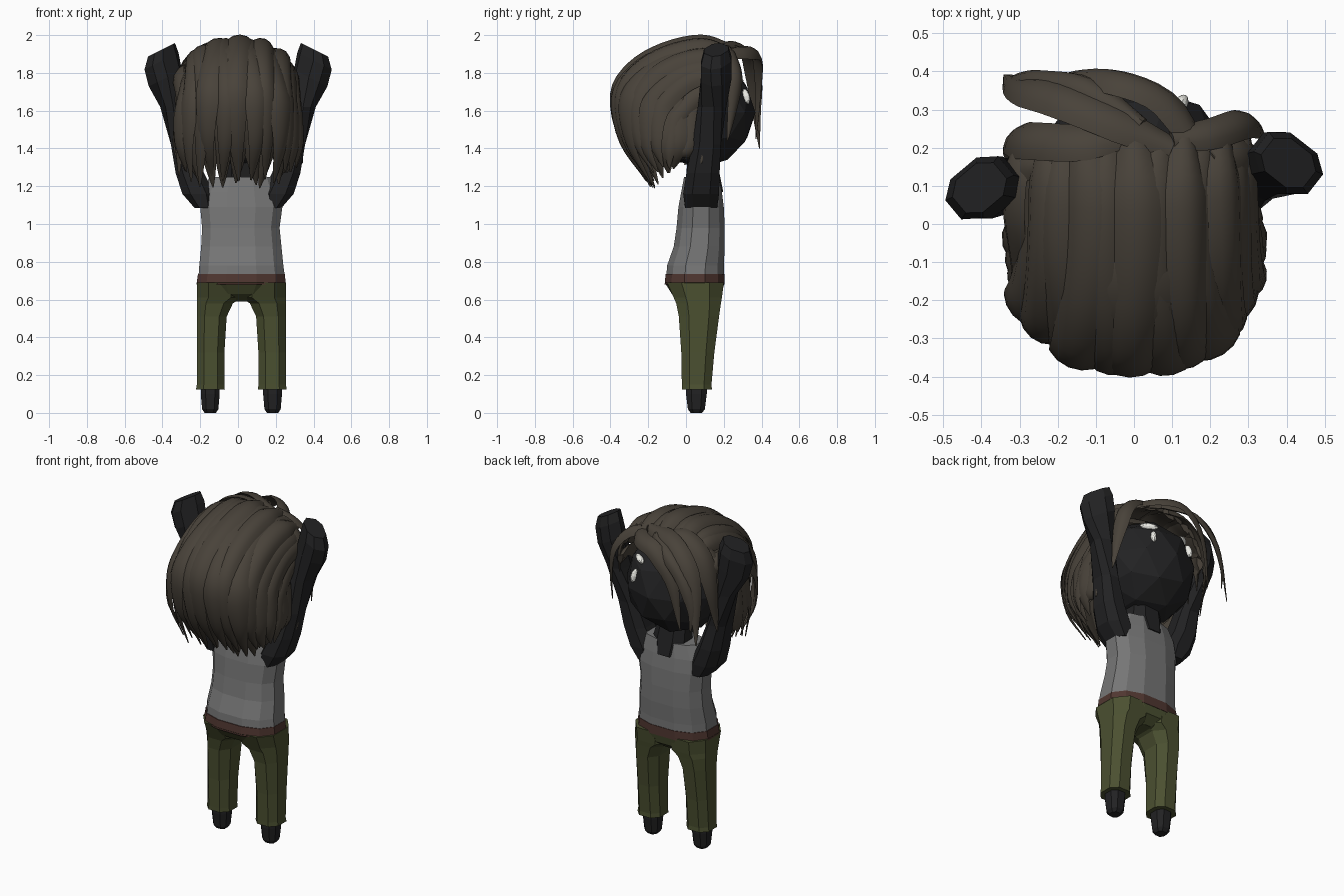
import bpy, bmesh, math, random
from mathutils import Vector

if "Cube" in bpy.data.objects:
    bpy.data.objects.remove(bpy.data.objects["Cube"])

random.seed(4)


def mat(name, rgb):
    m = bpy.data.materials.new(name)
    m.diffuse_color = (*rgb, 1)
    m.use_nodes = True
    m.node_tree.nodes["Principled BSDF"].inputs["Base Color"].default_value = m.diffuse_color
    return m


BLACK = mat("black skin", (0.016, 0.016, 0.017))
SHIRT = mat("grey cloth", (0.18, 0.18, 0.18))
PANTS = mat("olive cloth", (0.07, 0.08, 0.03))
BELT = mat("red brown", (0.08, 0.037, 0.03))
HAIR = mat("brown hair", (0.066, 0.055, 0.042))
WHITE = mat("white", (0.85, 0.85, 0.8))


def finish(name, bm, material, smooth=False):
    bmesh.ops.recalc_face_normals(bm, faces=bm.faces)
    me = bpy.data.meshes.new(name)
    bm.to_mesh(me)
    bm.free()
    ob = bpy.data.objects.new(name, me)
    bpy.context.collection.objects.link(ob)
    me.materials.append(material)
    if smooth:
        bpy.ops.object.select_all(action="DESELECT")
        ob.select_set(True)
        bpy.context.view_layer.objects.active = ob
        bpy.ops.object.shade_smooth_by_angle(angle=math.radians(40))
    return ob


def skin(bm, rings):
    """Bridge lists of points into a closed tube."""
    vs = [[bm.verts.new(p) for p in r] for r in rings]
    n = len(vs[0])
    for a, b in zip(vs, vs[1:]):
        for i in range(n):
            j = (i + 1) % n
            bm.faces.new((a[i], a[j], b[j], b[i]))
    bm.faces.new(vs[0])
    bm.faces.new(vs[-1])


def loft(name, sections, sides, material, square=0.8):
    """Sections are (x min, x max, y min, y max, z)."""
    rings = []
    for x0, x1, y0, y1, z in sections:
        ring = []
        for i in range(sides):
            a = 2 * math.pi * (i + 0.5) / sides
            c, s = math.cos(a), math.sin(a)
            k = math.cos(math.pi / sides)
            u = math.copysign(min(1, abs(c) / k) ** square, c)
            v = math.copysign(min(1, abs(s) / k) ** square, s)
            ring.append(((x0 + x1) / 2 + (x1 - x0) / 2 * u, (y0 + y1) / 2 + (y1 - y0) / 2 * v, z))
        rings.append(ring)
    bm = bmesh.new()
    skin(bm, rings)
    return finish(name, bm, material)


# Torso, belt and neck
loft("tank_top", [(-.21, .25, -.105, .20, .71), (-.205, .24, -.10, .20, .78), (-.195, .23, -.065, .205, .88),
                  (-.19, .22, -.05, .205, .98), (-.20, .235, -.04, .20, 1.09), (-.19, .22, -.025, .19, 1.17),
                  (-.15, .19, -.01, .175, 1.25)], 12, SHIRT)
loft("belt", [(-.22, .253, -.113, .203, .68), (-.212, .248, -.108, .203, .735)], 12, BELT)
loft("neck", [(-.06, .09, .03, .197, 1.17), (-.085, .12, .02, .18, 1.255), (-.08, .10, .0, .16, 1.36)], 8, BLACK)

# Trousers: seat and two legs, with shoes
loft("trouser_seat", [(-.04, .08, .0, .14, .59), (-.17, .20, -.075, .19, .63), (-.22, .255, -.113, .203, .69)], 12, PANTS)
for side, s in (("left", -1), ("right", 1)):
    def span(inner, outer):
        return tuple(sorted((.018 + s * inner, .018 + s * outer)))
    loft(side + "_trouser_leg", [(*span(.088, .24), -.022, .137, .125), (*span(.09, .236), -.022, .135, .15),
                                 (*span(.09, .235), -.025, .15, .32), (*span(.078, .235), -.038, .175, .51),
                                 (*span(.045, .236), -.052, .185, .58), (*span(-.005, .236), -.065, .19, .61),
                                 (*span(-.005, .236), -.1, .2, .69)], 8, PANTS)
    loft(side + "_shoe", [(*span(.135, .195), .025, .085, 0), (*span(.122, .208), .01, .10, .02),
                          (*span(.115, .215), .0, .11, .10), (*span(.115, .215), .0, .11, .15)], 8, BLACK)


# Raised arms with blunt hands
def arm(name, s, dy):
    path = [(.18, .08, 1.085, .05, .085), (.21, .08, 1.16, .085, .095), (.255, .09, 1.27, .075, .088),
            (.295, .10 + dy * .3, 1.42, .06, .075), (.345, .12 + dy * .6, 1.62, .058, .07),
            (.385, .13 + dy, 1.76, .085, .07), (.405, .13 + dy, 1.86, .09, .066), (.405, .13 + dy, 1.92, .07, .055)]
    ob = loft(name, [(s * x - rx, s * x + rx, y - ry, y + ry, z) for x, y, z, rx, ry in path], 8, BLACK)
    twist = math.radians(-38 if s > 0 else 40)   # palms turned diagonally
    for i, v in enumerate(ob.data.vertices):
        x, y = path[i // 8][:2]
        t = twist * min(1, max(0, (path[i // 8][2] - 1.5) / .2))
        a, b = v.co.x - s * x, v.co.y - y
        v.co.x, v.co.y = s * x + a * math.cos(t) - b * math.sin(t), y + a * math.sin(t) + b * math.cos(t)
        if v.co.z > 1.75:                # slanted fingertips
            v.co.z += (.41 - abs(v.co.x)) * .5


arm("left_arm", -1, -.035)
arm("right_arm", 1, .03)

# Head
HEAD = Vector((0, .075, 1.59))
bm = bmesh.new()
bmesh.ops.create_icosphere(bm, subdivisions=2, radius=.293)
bmesh.ops.translate(bm, verts=bm.verts, vec=HEAD)
finish("head", bm, BLACK)


# Eyes and brows lying on the face
def face_mark(name, x, z, w, h, roll):
    n = Vector((x, math.sqrt(.286 ** 2 - x * x - (z - HEAD.z) ** 2), z - HEAD.z))
    out = n.normalized()
    across = -out.cross(Vector((0, 0, 1))).normalized()
    up = out.cross(across).normalized()
    bm = bmesh.new()
    bmesh.ops.create_uvsphere(bm, u_segments=8, v_segments=6, radius=1)
    for v in bm.verts:
        a, b = v.co.x * w, v.co.y * h
        a, b = a * math.cos(roll) - b * math.sin(roll), a * math.sin(roll) + b * math.cos(roll)
        v.co = HEAD + n + across * a + up * b + out * v.co.z * .02
    finish(name, bm, WHITE)


for side, s in (("left", -1), ("right", 1)):
    face_mark(side + "_eye", s * .125, 1.675, .017, .042, 0)
    face_mark(side + "_brow", s * .12, 1.76, .052, .018, -s * .15)


# Hair: pointed lens-shaped locks swept along smooth paths
def smooth_path(pts, steps=4):
    p = [2 * pts[0] - pts[1]] + pts + [2 * pts[-1] - pts[-2]]
    out = []
    for i in range(1, len(p) - 2):
        a, b, c, d = p[i - 1:i + 3]
        for k in range(steps):
            t = k / steps
            out.append(.5 * (2 * b + (c - a) * t + (2 * a - 5 * b + 4 * c - d) * t * t + (3 * b - a - 3 * c + d) * t ** 3))
    return out + [pts[-1]]


def lock(bm, pts, width, bulge=.022, taper=.4, centre=Vector((0, .03, 1.62))):
    path = smooth_path([Vector(p) for p in pts])
    rings, last = [], len(path) - 1
    for i, p in enumerate(path):
        t = i / last
        tan = (path[min(i + 1, last)] - path[max(i - 1, 0)]).normalized()
        side = tan.cross(p - centre).normalized()
        out = side.cross(tan).normalized()
        w = width * min(1, .65 + 2 * t) * min(1, (1.01 - t) / taper) ** .75
        h = bulge * min(1, .15 + (1 - t) * 2)
        rings.append([p + side * w * u + out * h * v
                      for u, v in ((-1, -.3), (-.55, .65), (0, 1), (.55, .65), (1, -.3), (0, -.6))])
    skin(bm, rings)


# Base shell under the locks
bm = bmesh.new()
bmesh.ops.create_uvsphere(bm, u_segments=24, v_segments=14, radius=1)
for v in bm.verts:
    v.co = Vector((v.co.x * .305, v.co.y * .325 - .05, v.co.z * .34 + 1.615))
bmesh.ops.delete(bm, geom=[v for v in bm.verts if v.co.z < 1.4 or v.co.y > .2], context="VERTS")
finish("hair_base", bm, HAIR, True)

# Swept-back locks, blended between a centre profile and a side profile (y, z)
MID = [(.22, 1.925), (.08, 1.967), (-.12, 1.925), (-.29, 1.825), (-.385, 1.67), (-.345, 1.43), (-.21, 1.17)]
SIDE = [(.22, 1.68), (.16, 1.69), (.09, 1.67), (.02, 1.60), (-.04, 1.52), (-.07, 1.40), (-.08, 1.26)]
SPREAD = [.88, .91, .93, .95, .98, 1.02, .95]
bm = bmesh.new()
N = 15
for i in range(N):
    phi = math.radians(-88 + 176 * i / (N - 1))
    c, s = math.cos(phi) ** .8, math.copysign(abs(math.sin(phi)) ** .92, phi)
    lift = .014 * (i % 2)
    drop, sway = random.uniform(0, .07), random.uniform(-.025, .025)
    pts = []
    for k, ((ym, zm), (ys, zs)) in enumerate(zip(MID, SIDE)):
        x = (.325 + lift * .5) * s * SPREAD[k] + sway * math.sin(k * 1.1)
        pts.append((x, ym * c + ys * (1 - c), zm * c + zs * (1 - c) + lift + (drop if k == 6 else 0)))
    lock(bm, pts, random.uniform(.055, .07), taper=.33)
finish("swept_back_hair", bm, HAIR, True)

# Lower layer round the nape and sides
bm = bmesh.new()
for i in range(17):
    a = math.radians(-116 + 14.5 * i)
    s, c = math.sin(a), math.cos(a)
    tip = 1.20 + .09 * s ** 4 + (.06 if c < 0 else 0) + random.uniform(-.02, .03)
    lock(bm, [(.28 * s, -.04 - .27 * c, 1.72), (.31 * s, -.04 - .30 * c, 1.57),
              (.325 * s, -.04 - .25 * c, 1.40), (.29 * s + random.uniform(-.03, .03), -.06 - .12 * c, tip)],
         .065, taper=.45)
finish("nape_hair", bm, HAIR, True)

# Fringe falling to the left and right of the face
bm = bmesh.new()
for width, pts in (
        (.055, [(-.03, .23, 1.93), (-.15, .215, 1.94), (-.27, .22, 1.85), (-.325, .22, 1.66), (-.33, .17, 1.4)]),
        (.055, [(.10, .20, 1.93), (-.08, .28, 1.94), (-.22, .335, 1.87), (-.31, .36, 1.70), (-.34, .39, 1.4)]),
        (.05, [(.18, .18, 1.90), (.08, .32, 1.91), (-.05, .375, 1.89), (-.17, .385, 1.74), (-.22, .37, 1.45)]),
        (.04, [(.02, .26, 1.93), (-.13, .36, 1.88), (-.25, .38, 1.76), (-.31, .38, 1.60), (-.30, .39, 1.47)]),
        (.045, [(.10, .22, 1.93), (.21, .24, 1.89), (.29, .265, 1.79), (.325, .25, 1.63), (.34, .22, 1.44)]),
        (.05, [(.20, .17, 1.90), (.28, .19, 1.82), (.32, .17, 1.68), (.34, .12, 1.5), (.34, .08, 1.32)]),
        (.05, [(-.22, .15, 1.90), (-.30, .16, 1.79), (-.325, .13, 1.64), (-.34, .1, 1.48), (-.33, .06, 1.3)])):
    lock(bm, pts, width, .018)
finish("fringe_hair", bm, HAIR, True)
